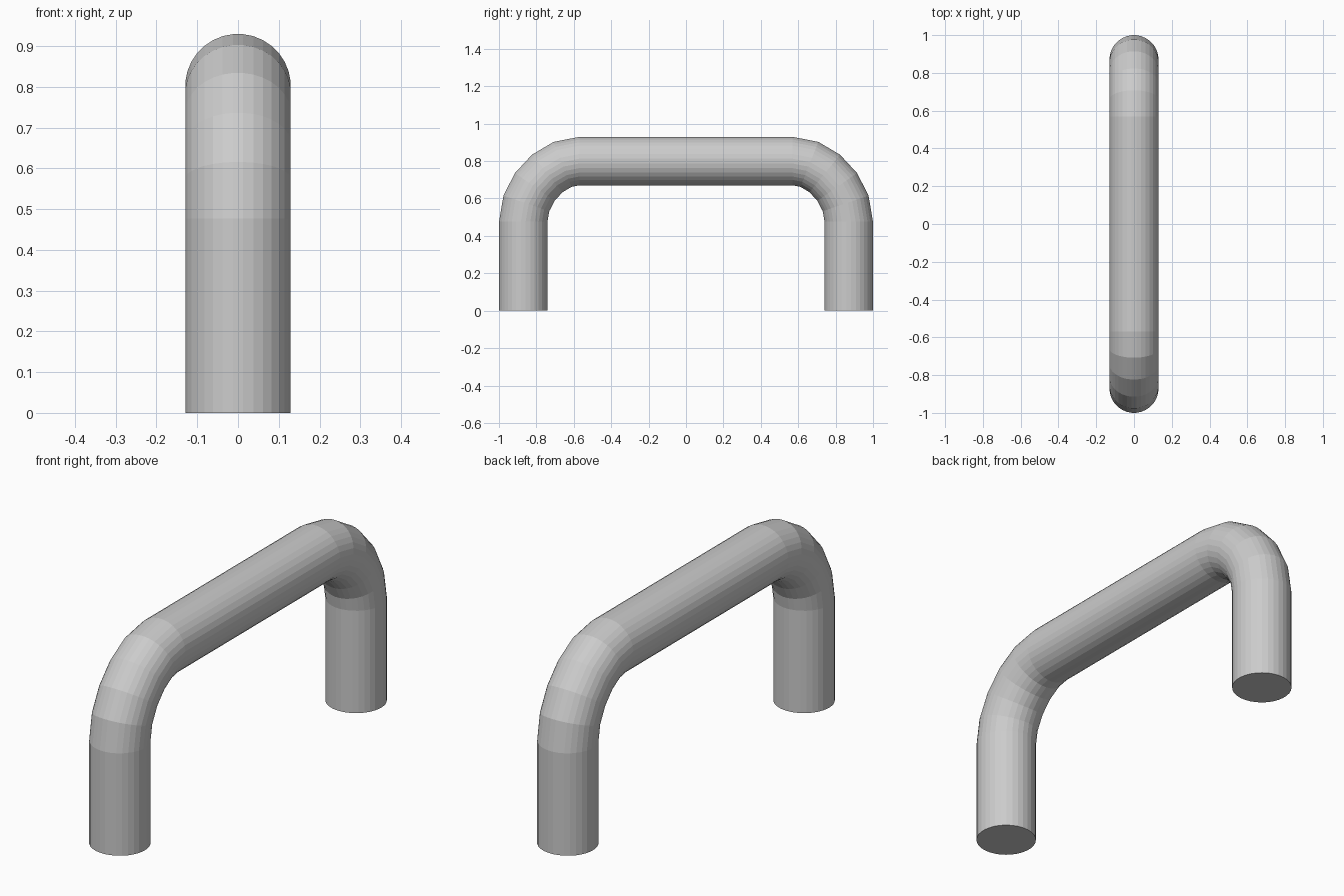
import bpy, bmesh
from math import sin, cos, pi
from mathutils import Vector

if "Cube" in bpy.data.objects:
    bpy.data.objects.remove(bpy.data.objects["Cube"])

R = 0.13          # tube radius
SIDES = 32
STEPS = 5         # facets per bend
LEG_Y, BAR_Z = 0.87, 0.80
BEND_Y, BEND_Z = 0.57, 0.477
K = 0.51          # bend roundness

# Centre line of one half: (point, tangent) pairs from the foot up to the bar
p = [Vector((0, LEG_Y, BEND_Z)),
     Vector((0, LEG_Y, BEND_Z + K * (BAR_Z - BEND_Z))),
     Vector((0, BEND_Y + K * (LEG_Y - BEND_Y), BAR_Z)),
     Vector((0, BEND_Y, BAR_Z))]
half = [(Vector((0, LEG_Y, 0)), Vector((0, 0, 1)))]
for i in range(STEPS + 1):
    t = i / STEPS
    u = 1 - t
    pos = u**3 * p[0] + 3*u*u*t * p[1] + 3*u*t*t * p[2] + t**3 * p[3]
    tan = u*u * (p[1] - p[0]) + 2*u*t * (p[2] - p[1]) + t*t * (p[3] - p[2])
    half.append((pos, tan.normalized()))

# Mirror the half to finish the path
path = half + [(Vector((0, -c.y, c.z)), Vector((0, d.y, -d.z)))
               for c, d in reversed(half)]

# Sweep a round section along the path, with flat facets and capped feet
bm = bmesh.new()
rings = []
for c, d in path:
    side = Vector((1, 0, 0))
    out = d.cross(side)
    ring = []
    for k in range(SIDES):
        a = 2 * pi * (k + 0.5) / SIDES
        ring.append(bm.verts.new(c + R * (cos(a) * side + sin(a) * out)))
    rings.append(ring)
for a, b in zip(rings, rings[1:]):
    for k in range(SIDES):
        n = (k + 1) % SIDES
        bm.faces.new((a[k], a[n], b[n], b[k]))
bm.faces.new(rings[0])
bm.faces.new(rings[-1])
bmesh.ops.recalc_face_normals(bm, faces=bm.faces[:])

mesh = bpy.data.meshes.new("handle_bar")
bm.to_mesh(mesh)
bm.free()
bpy.context.collection.objects.link(bpy.data.objects.new("handle_bar", mesh))
